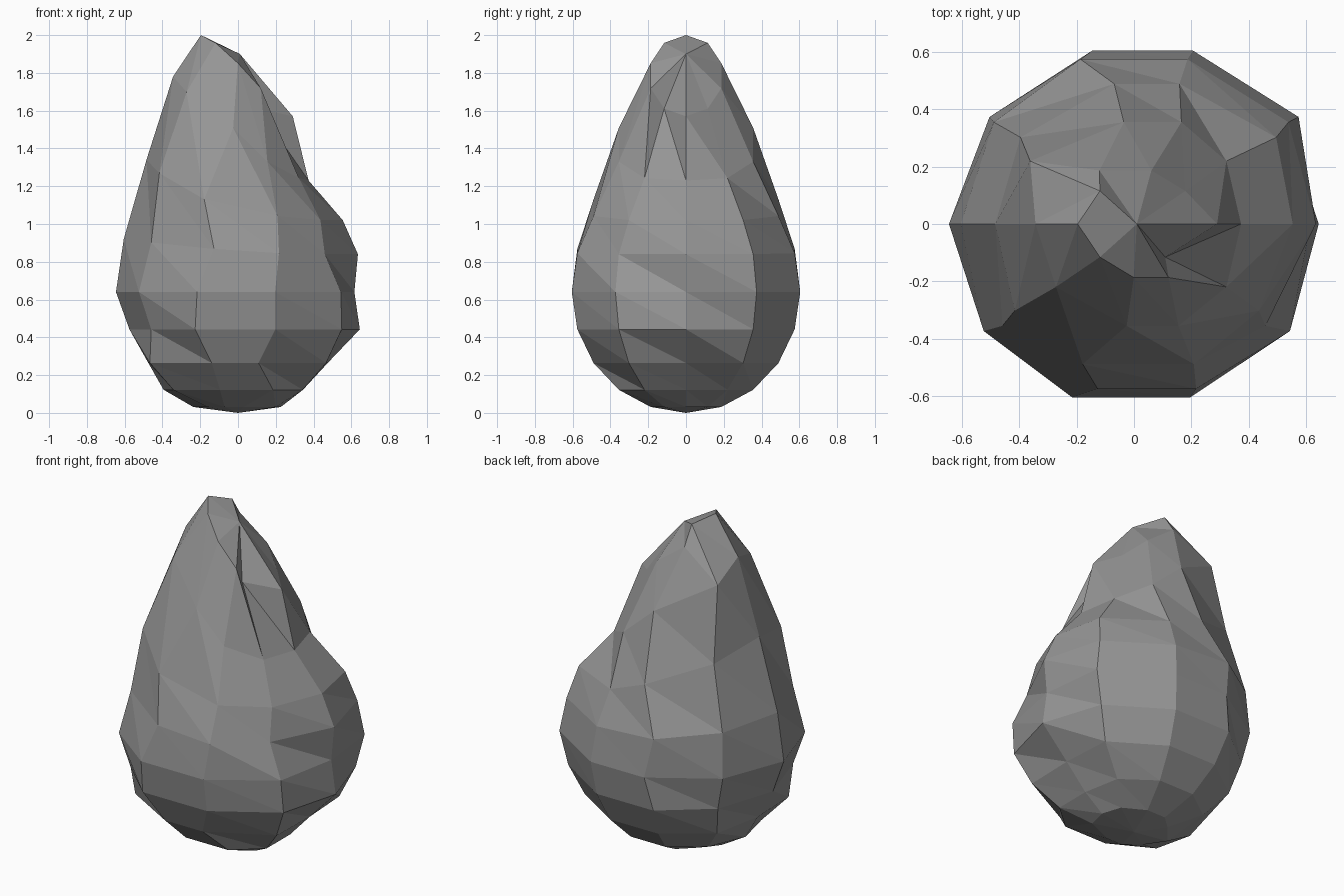
import bpy, bmesh
from math import sin, cos, radians, pi

cube = bpy.data.objects.get("Cube")
if cube:
    bpy.data.objects.remove(cube, do_unlink=True)

SIDES = 10
RADIUS = 0.636
MIDDLE = 0.64

# Upper rings climb towards the -x side: low height, high height, easing power
CLIMB = {18: (0.84, 0.92, 2.5), 36: (1.02, 1.34, 2.5),
         54: (1.23, 1.78, 1.6), 72: (1.57, 2.0, 1.0)}

# Sideways chips of each ring, in hundredths, counter-clockwise from +x
CHIPS = {
    -72: (3, 3, 0, 0, 2, -4, 0, -1, -3, 4),
    -54: (-3, 0, 0, 0, 0, -2, -4, 2, 7, 4),
    -36: (-4, 4, 0, 0, 0, 4, -5, 2, -5, 5),
    -18: (4, 4, 0, 0, 3, 3, 3, -4, 1, 6),
    0: (-2, 6, 1, 5, 1, -1, -1, -2, 0, 3),
    18: (3, 5, 0, 0, 0, 0, 3, 6, 3, -3),
    36: (4, 8, 0, 9, 2, 3, 0, -2, 5, 2),
    54: (0, 2, 5, 8, -6, 3, 3, 9, 4, 2),
    72: (9, 2, 0, -6, 4, 0, 4, 6, 6, -5),
}


def ring_height(latitude, angle):
    """Round below the middle, stretched and slanted above it."""
    if latitude not in CLIMB:
        return MIDDLE + MIDDLE * sin(radians(latitude))
    low, high, power = CLIMB[latitude]
    turn = (1 - cos(angle)) / 2
    return low + (high - low) * turn ** power


def make_ring(bm, latitude):
    ring = []
    radius = RADIUS * cos(radians(latitude))
    for i, chip in enumerate(CHIPS[latitude]):
        angle = 2 * pi * i / SIDES
        x = radius * cos(angle) + chip / 100
        if latitude == 72 and i == 0:
            x = 0.29  # jutting spur near the tip
        ring.append(bm.verts.new((x, radius * sin(angle),
                                  ring_height(latitude, angle))))
    return ring


# Rock body: stacked ten-sided rings joined by triangles
bm = bmesh.new()
rings = [make_ring(bm, latitude) for latitude in sorted(CHIPS)]
base = bm.verts.new((0, 0, 0))
tip = bm.verts.new((0.01, 0, 1.9))
for i in range(SIDES):
    j = (i + 1) % SIDES
    bm.faces.new((base, rings[0][j], rings[0][i]))
    bm.faces.new((tip, rings[-1][i], rings[-1][j]))
    for lower, upper in zip(rings, rings[1:]):
        bm.faces.new((lower[i], lower[j], upper[i]))
        bm.faces.new((lower[j], upper[j], upper[i]))
bmesh.ops.recalc_face_normals(bm, faces=bm.faces)

mesh = bpy.data.meshes.new("rock")
bm.to_mesh(mesh)
bm.free()
rock = bpy.data.objects.new("rock", mesh)
bpy.context.collection.objects.link(rock)

# Plain grey stone
stone = bpy.data.materials.new("stone_grey")
stone.use_nodes = True
grey = (0.3, 0.3, 0.3, 1)
stone.diffuse_color = grey
stone.node_tree.nodes["Principled BSDF"].inputs["Base Color"].default_value = grey
mesh.materials.append(stone)
